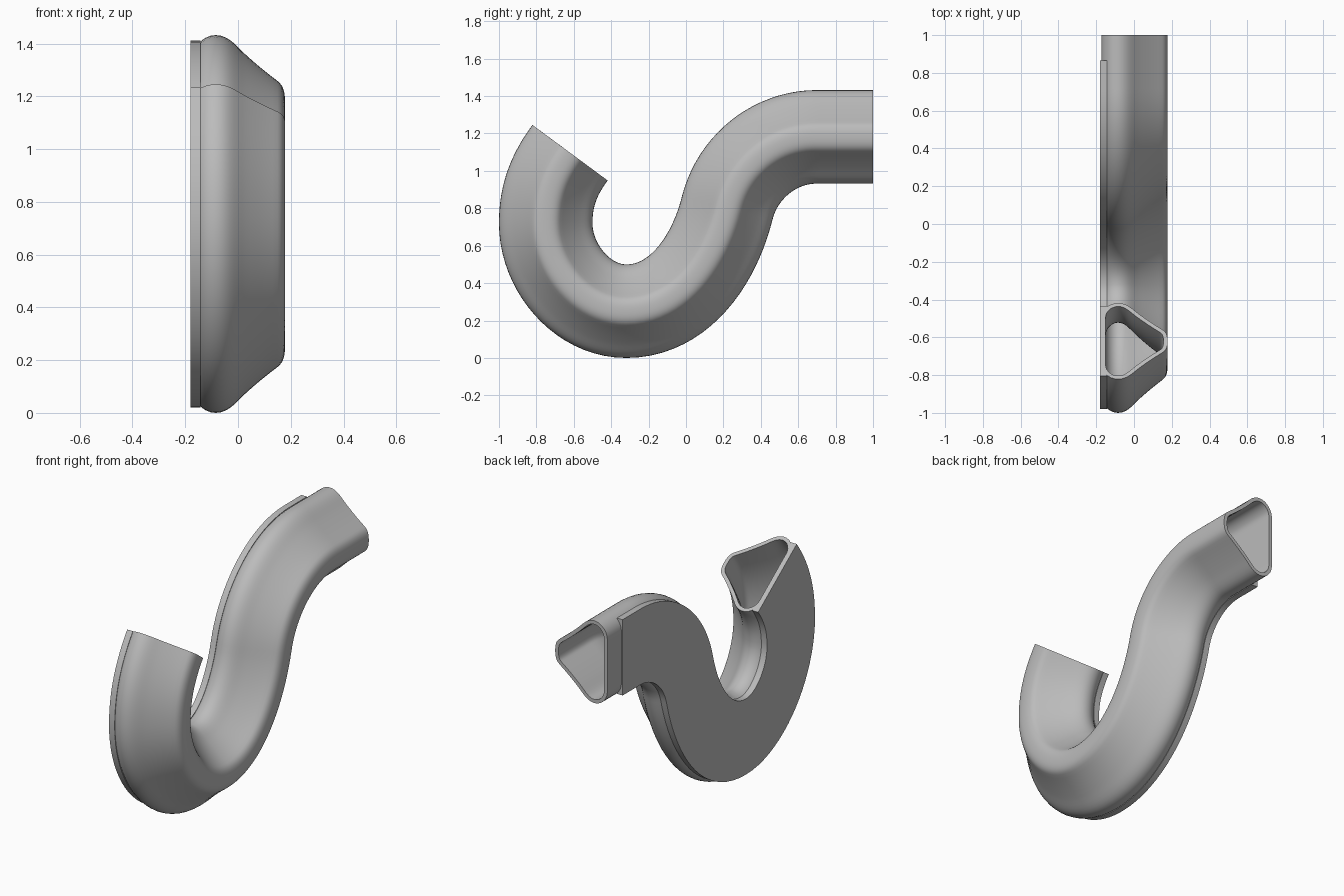
import bpy
import bmesh
from math import radians, cos, sin
from mathutils import Vector
from mathutils.geometry import interpolate_bezier

cube = bpy.data.objects.get("Cube")
if cube:
    bpy.data.objects.remove(cube)

grey = bpy.data.materials.new("plain grey")
grey.use_nodes = True
grey.diffuse_color = (0.5, 0.5, 0.5, 1)
grey.node_tree.nodes["Principled BSDF"].inputs["Base Color"].default_value = (0.5, 0.5, 0.5, 1)


def smooth_line(keys, steps):
    """Curve through (u, v, heading in degrees) keys."""
    pts = []
    for (u0, v0, a0), (u1, v1, a1) in zip(keys, keys[1:]):
        p, q = Vector((u0, v0)), Vector((u1, v1))
        h = 0.37 * (q - p).length
        d0 = Vector((cos(radians(a0)), sin(radians(a0)))) * h
        d1 = Vector((cos(radians(a1)), sin(radians(a1)))) * h
        pts += interpolate_bezier(p, p + d0, q - d1, q, steps + 1)[:-1]
    return pts + [Vector(keys[-1][:2])]


def spine(end_y):
    """Hooked S path in the y-z plane."""
    return smooth_line([(-0.62, 1.097, 233.6), (-0.75, 0.72, 270), (-0.32, 0.25, 360),
                        (0.22, 0.80, 436), (0.70, 1.182, 360), (end_y, 1.182, 360)], 20)


def sweep(name, section, path, capped):
    """Carry an (x, normal) section along the path."""
    bm = bmesh.new()
    rings = []
    last = len(path) - 1
    for i, p in enumerate(path):
        t = (path[min(i + 1, last)] - path[max(i - 1, 0)]).normalized()
        if i == 0:
            t = Vector((cos(radians(233.6)), sin(radians(233.6))))
        n = Vector((-t.y, t.x))
        rings.append([bm.verts.new((x, p.x + n.x * w, p.y + n.y * w)) for x, w in section])
    count = len(section)
    for a, b in zip(rings, rings[1:]):
        for j in range(count):
            k = (j + 1) % count
            bm.faces.new((a[j], b[j], b[k], a[k]))
    if capped:
        bm.faces.new(rings[0])
        bm.faces.new(rings[-1][::-1])
    mesh = bpy.data.meshes.new(name)
    bm.to_mesh(mesh)
    bm.free()
    mesh.materials.append(grey)
    obj = bpy.data.objects.new(name, mesh)
    bpy.context.collection.objects.link(obj)
    return obj


def select_only(obj):
    bpy.ops.object.select_all(action='DESELECT')
    obj.select_set(True)
    bpy.context.view_layer.objects.active = obj


# Hollow tube: rounded triangular section, mirrored about its middle
half = smooth_line([(0.178, 0, 90), (0.15, 0.076, 143), (0.03, 0.175, 138),
                    (-0.085, 0.25, 180), (-0.172, 0.16, 270), (-0.172, 0, 270)], 7)
section = [(p.x, p.y) for p in half]
section += [(x, -w) for x, w in section[-2:0:-1]]
tube = sweep("curved_tube", section, spine(1.0), False)
wall = tube.modifiers.new("wall", 'SOLIDIFY')
wall.thickness = 0.022
wall.offset = -1
select_only(tube)
bpy.ops.object.modifier_apply(modifier=wall.name)

# Flat backing strip along the tube's flat side, stopping short of the straight end
strip = sweep("backing_strip", [(-0.142, 0.23), (-0.18, 0.23), (-0.18, -0.23),
                                (-0.142, -0.23), (-0.16, -0.19), (-0.16, 0.19)],
              spine(0.865), True)

for obj in (tube, strip):
    select_only(obj)
    bpy.ops.object.shade_smooth_by_angle(angle=radians(35))
